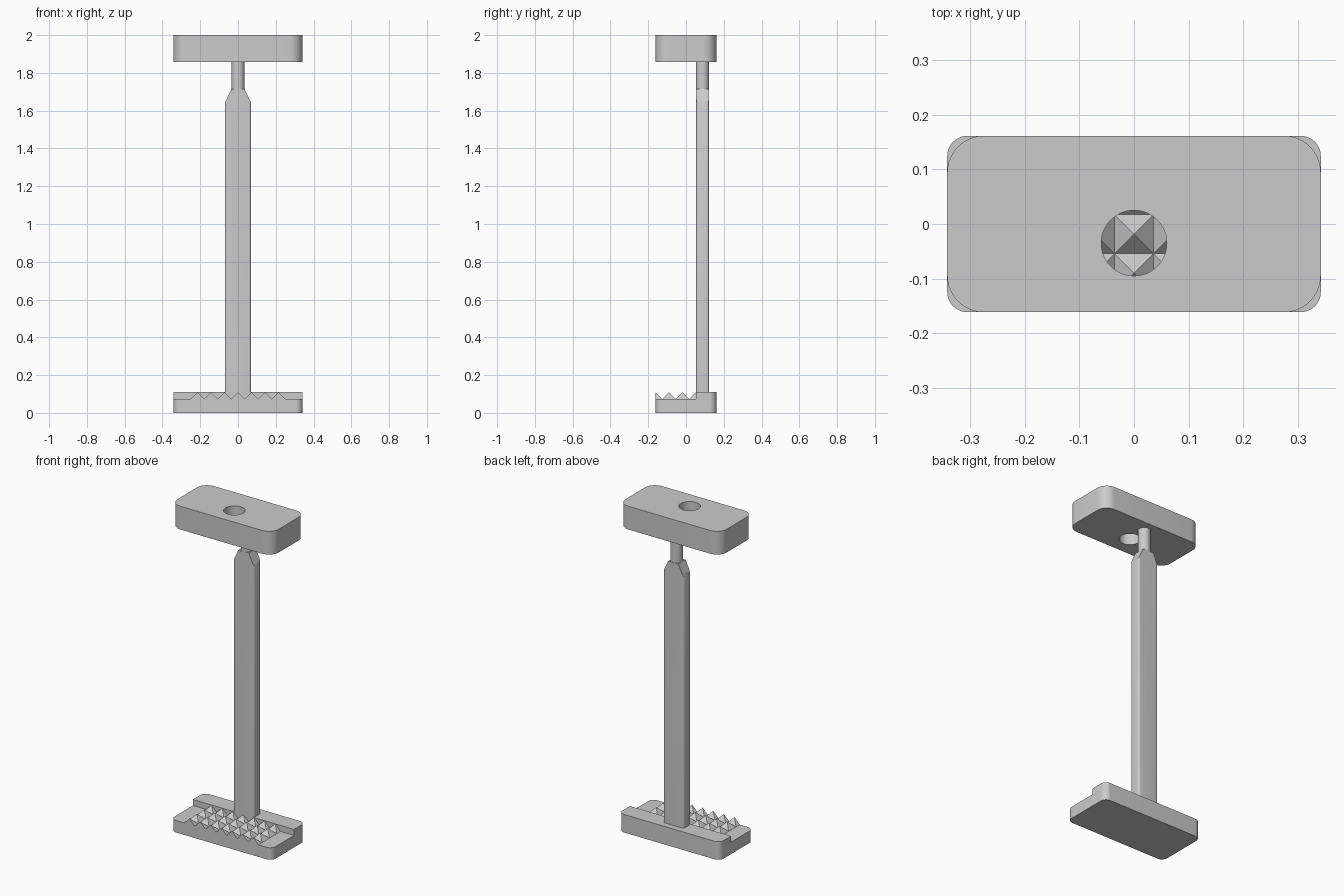
import bpy, bmesh, math
from mathutils import Vector

cube = bpy.data.objects.get("Cube")
if cube:
    bpy.data.objects.remove(cube, do_unlink=True)

grey = bpy.data.materials.new("light_grey")
grey.use_nodes = True
colour = (0.6, 0.6, 0.6, 1)
grey.diffuse_color = colour
grey.node_tree.nodes["Principled BSDF"].inputs["Base Color"].default_value = colour

HALF_X, HALF_Y = 0.342, 0.1615    # plan of both plates
PITCH = 0.0715                    # tooth spacing
FLOOR, LEDGE = 0.073, 0.11        # toothed floor and rear ledge heights
LEDGE_Y = HALF_Y * -1 + 3 * PITCH # front face of the ledge
POST_Y = LEDGE_Y + 0.035
SHOULDER, NECK, PLATE, TOP = 1.64, 1.715, 1.858, 2.0


def make_object(name, bm):
    bmesh.ops.recalc_face_normals(bm, faces=bm.faces)
    mesh = bpy.data.meshes.new(name)
    bm.to_mesh(mesh)
    bm.free()
    mesh.materials.append(grey)
    obj = bpy.data.objects.new(name, mesh)
    bpy.context.collection.objects.link(obj)
    return obj


def activate(obj):
    bpy.ops.object.select_all(action="DESELECT")
    obj.select_set(True)
    bpy.context.view_layer.objects.active = obj


def rounded_prism(hx, hy, r, z0, z1, cy=0.0, steps=10):
    """Upright prism with a rounded rectangular plan."""
    bm = bmesh.new()
    ring = []
    for corner, (sx, sy) in enumerate(((1, 1), (-1, 1), (-1, -1), (1, -1))):
        for i in range(steps + 1):
            a = (corner + i / steps) * math.pi / 2
            ring.append(bm.verts.new((sx * (hx - r) + r * math.cos(a),
                                      cy + sy * (hy - r) + r * math.sin(a), z0)))
    face = bm.faces.new(ring)
    moved = bmesh.ops.extrude_face_region(bm, geom=[face])["geom"]
    bmesh.ops.translate(bm, vec=(0, 0, z1 - z0),
                        verts=[v for v in moved if isinstance(v, bmesh.types.BMVert)])
    return bm


def cylinder(name, r, y, z0, z1):
    bm = bmesh.new()
    bmesh.ops.create_cone(bm, cap_ends=True, segments=48, radius1=r, radius2=r, depth=z1 - z0)
    bmesh.ops.translate(bm, verts=bm.verts, vec=(0, y, (z0 + z1) / 2))
    return make_object(name, bm)


def cut(obj, cutter):
    cutter.hide_render = True
    mod = obj.modifiers.new("cut", "BOOLEAN")
    mod.operation, mod.solver, mod.object = "DIFFERENCE", "EXACT", cutter
    activate(obj)
    bpy.ops.object.modifier_apply(modifier=mod.name)
    bpy.data.objects.remove(cutter, do_unlink=True)


def smooth(obj):
    activate(obj)
    bpy.ops.object.shade_smooth_by_angle(angle=math.radians(30))


# Foot plate with a raised ledge along the back
foot = make_object("foot_plate", rounded_prism(HALF_X, HALF_Y, 0.037, 0, LEDGE))
bm = bmesh.new()
bmesh.ops.create_cube(bm, size=1)
bmesh.ops.scale(bm, verts=bm.verts, vec=(1, 1, 1))
bmesh.ops.translate(bm, verts=bm.verts, vec=(0, LEDGE_Y - 0.5, FLOOR + 0.5))
cut(foot, make_object("floor_cutter", bm))
smooth(foot)

# Grid of pyramid teeth, with half teeth at the front edge and the ledge
bm = bmesh.new()
h = PITCH / 2
for row in range(4):
    for col in range(-3, 4):
        x, y = col * PITCH, -HALF_Y + row * PITCH
        y0 = y if row == 0 else y - h
        y1 = y if row == 3 else y + h
        apex = bm.verts.new((x, y, LEDGE))
        base = [bm.verts.new((px, py, FLOOR)) for px, py in
                ((x - h, y0), (x + h, y0), (x + h, y1), (x - h, y1))]
        bm.faces.new(base[::-1])
        for i in range(4):
            bm.faces.new((base[i], base[(i + 1) % 4], apex))
make_object("grip_teeth", bm)

# Post with sloping shoulders on both sides
bm = rounded_prism(0.07, 0.035, 0.014, LEDGE - 0.005, NECK, cy=POST_Y, steps=6)
for side in (-1, 1):
    bmesh.ops.bisect_plane(bm, geom=bm.verts[:] + bm.edges[:] + bm.faces[:],
                           plane_co=(side * 0.07, 0, SHOULDER),
                           plane_no=Vector((side * (NECK - SHOULDER), 0, 0.035)),
                           clear_outer=True)
    bmesh.ops.holes_fill(bm, edges=[e for e in bm.edges if e.is_boundary])
smooth(make_object("post", bm))

# Round pin joining the post to the head
smooth(cylinder("neck_pin", 0.035, POST_Y, NECK - 0.003, PLATE + 0.003))

# Head plate with a through hole
head = make_object("head_plate", rounded_prism(HALF_X, HALF_Y, 0.067, PLATE, TOP))
cut(head, cylinder("hole_cutter", 0.06, -0.035, PLATE - 0.1, TOP + 0.1))
smooth(head)
